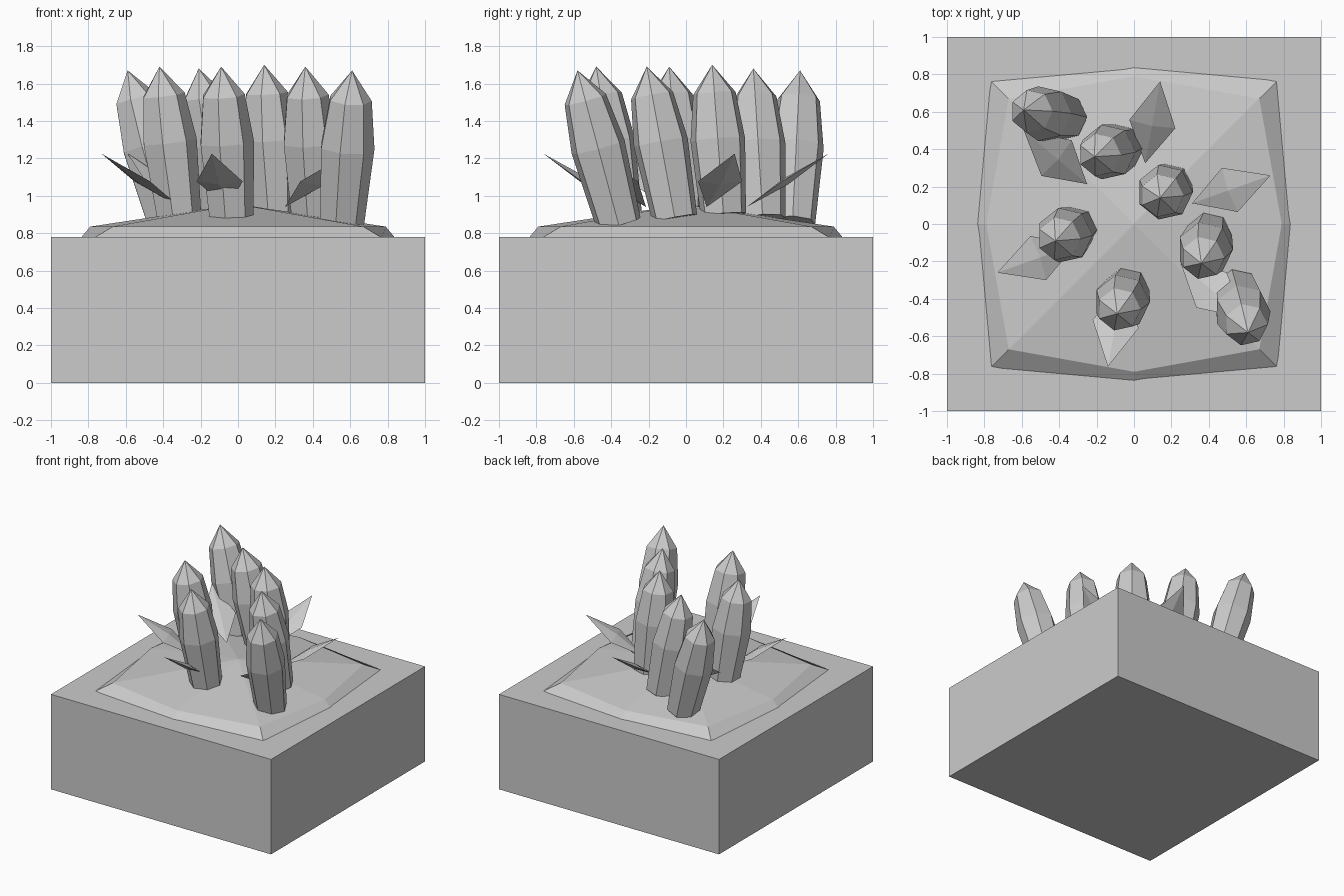
import bpy, bmesh
from math import cos, sin, radians, pi
from mathutils import Vector, Matrix

old = bpy.data.objects.get("Cube")
if old:
    bpy.data.objects.remove(old, do_unlink=True)

stone = bpy.data.materials.new("light grey")
stone.use_nodes = True
GREY = (0.6, 0.6, 0.6, 1)
stone.diffuse_color = GREY
stone.node_tree.nodes["Principled BSDF"].inputs["Base Color"].default_value = GREY


def add_object(name, bm):
    bmesh.ops.recalc_face_normals(bm, faces=bm.faces)
    mesh = bpy.data.meshes.new(name)
    bm.to_mesh(mesh)
    bm.free()
    mesh.materials.append(stone)
    obj = bpy.data.objects.new(name, mesh)
    bpy.context.collection.objects.link(obj)
    return obj


def loft(name, rings, tip):
    """Skin equal-sized rings, cap the first one and close onto a tip point."""
    bm = bmesh.new()
    loops = [[bm.verts.new(p) for p in ring] for ring in rings]
    apex = bm.verts.new(tip)
    n = len(loops[0])
    bm.faces.new(loops[0])
    for i in range(n):
        j = (i + 1) % n
        for low, high in zip(loops, loops[1:]):
            bm.faces.new((low[i], low[j], high[j], high[i]))
        bm.faces.new((loops[-1][i], loops[-1][j], apex))
    return add_object(name, bm)


# Square ground block
bm = bmesh.new()
bmesh.ops.create_cube(bm, size=1, matrix=Matrix.Translation((0, 0, 0.39)) @ Matrix.Diagonal((2, 2, 0.78, 1)))
add_object("ground_block", bm)


# Low faceted mound with a sloped rim
def mound_ring(mid, corner, z):
    signs = [(1, 0), (1, 1), (0, 1), (-1, 1), (-1, 0), (-1, -1), (0, -1), (1, -1)]
    return [(x * (corner if x and y else mid), y * (corner if x and y else mid), z) for x, y in signs]


loft("mound", [mound_ring(0.84, 0.77, 0.775), mound_ring(0.79, 0.67, 0.835)], (0, 0, 0.955))


# Leaning crystals: base point and tip point
def crystal(name, base, tip, sides=7):
    base, tip = Vector(base), Vector(tip)
    axis = tip - base
    turn = Vector((0, 0, 1)).rotation_difference(axis).to_matrix()
    profile = [(0, 0.124), (0.5, 0.15), (0.81, 0.117)]
    rings = [[base + axis * t + turn @ Vector((r * cos(2 * pi * k / sides), r * sin(2 * pi * k / sides), 0))
              for k in range(sides)] for t, r in profile]
    loft(name, rings, tip)


crystals = [
    ((-0.37, 0.57, 0.86), (-0.59, 0.61, 1.67)),
    ((-0.07, 0.41, 0.88), (-0.21, 0.36, 1.68)),
    ((0.19, 0.20, 0.90), (0.14, 0.14, 1.70)),
    ((-0.32, -0.03, 0.89), (-0.42, -0.09, 1.69)),
    ((0.40, -0.06, 0.88), (0.36, -0.21, 1.69)),
    ((-0.04, -0.355, 0.885), (-0.09, -0.48, 1.69)),
    ((0.55, -0.36, 0.85), (0.61, -0.58, 1.67)),
]
for i, (base, tip) in enumerate(crystals):
    crystal(f"crystal_{i + 1}", base, tip)

# Six thin diamond shards radiating from the centre
for i in range(6):
    spin = Matrix.Rotation(radians(19.6 + 60 * i), 3, 'Z')
    inner, outer = Vector((0.33, 0, 0.94)), Vector((0.775, 0, 1.225))
    middle = inner.lerp(outer, 0.48)
    lift = Vector((-0.54, 0, 0.84)) * 0.02
    side = Vector((0, 0.125, 0))
    bm = bmesh.new()
    ring = [bm.verts.new(spin @ (middle + d)) for d in (side, lift, -side, -lift)]
    for end in (inner, outer):
        point = bm.verts.new(spin @ end)
        for k in range(4):
            bm.faces.new((ring[k], ring[(k + 1) % 4], point))
    add_object(f"shard_{i + 1}", bm)
